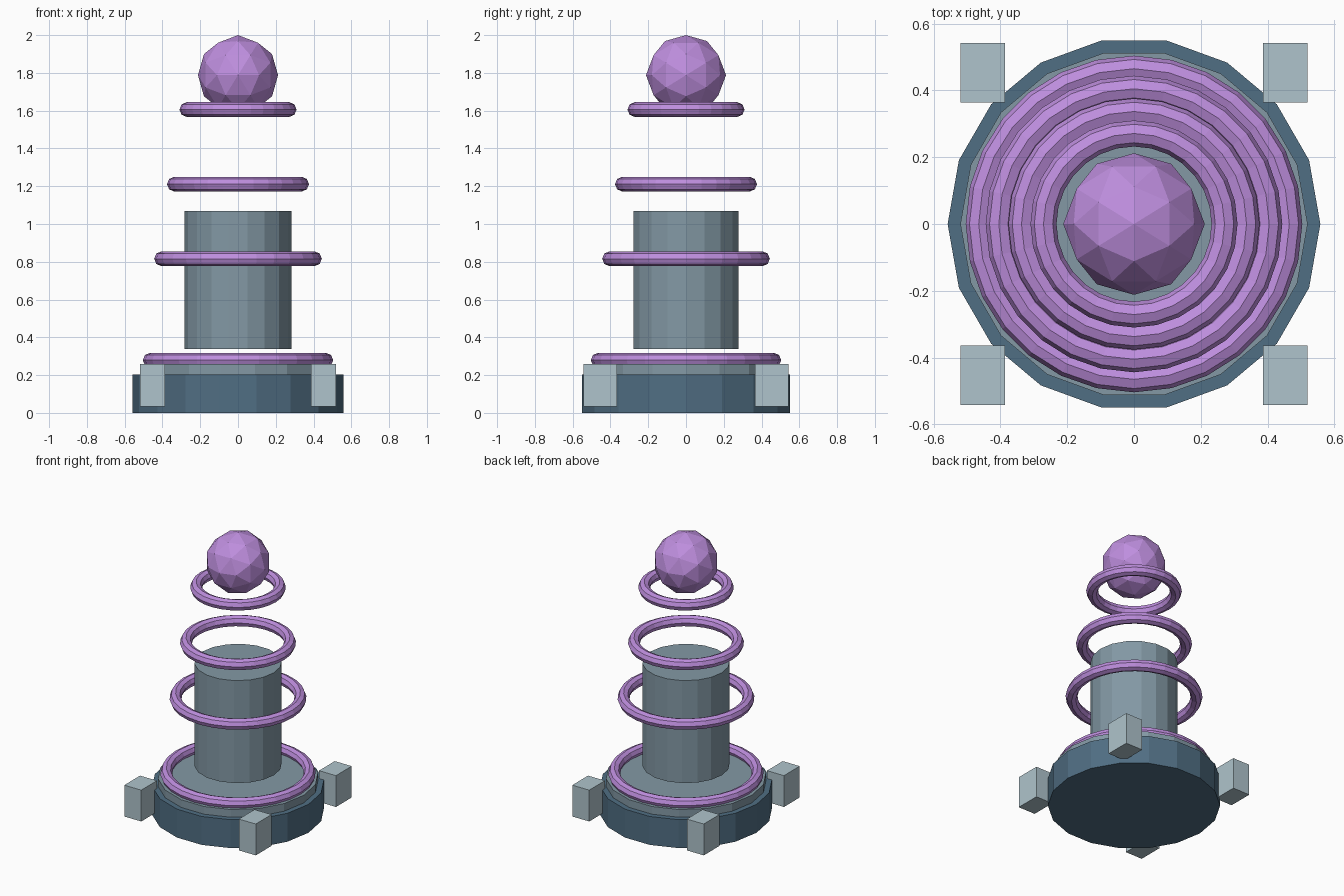
import bpy, bmesh
from itertools import combinations
from math import pi, sqrt
from mathutils import Matrix, Vector

cube = bpy.data.objects.get("Cube")
if cube:
    bpy.data.objects.remove(cube, do_unlink=True)


def material(name, rgb):
    linear = [((c / 255 + 0.055) / 1.055) ** 2.4 for c in rgb] + [1.0]
    mat = bpy.data.materials.new(name)
    mat.use_nodes = True
    mat.diffuse_color = linear
    mat.node_tree.nodes["Principled BSDF"].inputs["Base Color"].default_value = linear
    return mat


DARK = material("dark slate blue", (80, 110, 131))
GREY = material("blue grey", (131, 153, 165))
PALE = material("pale blue grey", (175, 196, 204))
PURPLE = material("light purple", (190, 142, 222))


def finish(name, bm, mat):
    bmesh.ops.recalc_face_normals(bm, faces=bm.faces)
    mesh = bpy.data.meshes.new(name)
    bm.to_mesh(mesh)
    bm.free()
    mesh.materials.append(mat)
    obj = bpy.data.objects.new(name, mesh)
    bpy.context.collection.objects.link(obj)
    return obj


def drum(name, radius, bottom, top, mat, sides=18):
    bm = bmesh.new()
    place = Matrix.Translation((0, 0, (bottom + top) / 2)) @ Matrix.Rotation(pi / 2, 4, "Z")
    bmesh.ops.create_cone(bm, cap_ends=True, segments=sides, radius1=radius,
                          radius2=radius, depth=top - bottom, matrix=place)
    finish(name, bm, mat)


def ring(name, radius, z, tube=0.039, sides=28, tube_sides=8):
    # Spin a small octagon around the vertical axis
    bm = bmesh.new()
    place = Matrix.Translation((radius, 0, z)) @ Matrix.Rotation(pi / 2, 4, "X")
    bmesh.ops.create_circle(bm, segments=tube_sides, radius=tube, matrix=place)
    bmesh.ops.spin(bm, geom=bm.verts[:] + bm.edges[:], cent=(0, 0, 0), axis=(0, 0, 1),
                   angle=2 * pi, steps=sides, use_merge=True)
    bmesh.ops.remove_doubles(bm, verts=bm.verts, dist=0.0005)
    finish(name, bm, PURPLE)


def faceted_ball(name, radius, z):
    # Icosahedron corners and edge midpoints, pushed out to a sphere
    golden = (1 + sqrt(5)) / 2
    corners = []
    for a in (-1, 1):
        for b in (-golden, golden):
            corners += [Vector((a, b, 0)), Vector((0, a, b)), Vector((b, 0, a))]
    middles = [p + q for p, q in combinations(corners, 2) if (p - q).length < 2.1]
    bm = bmesh.new()
    for p in corners + middles:
        bm.verts.new(p.normalized() * radius + Vector((0, 0, z)))
    bmesh.ops.convex_hull(bm, input=bm.verts)
    finish(name, bm, PURPLE)


# Stepped base and floating column
drum("base", 0.558, 0, 0.203, DARK)
drum("base_step", 0.52, 0.2, 0.258, GREY)
drum("column", 0.283, 0.337, 1.07, GREY)

# Four blocks around the base
for side, x in (("left", 1), ("right", -1)):
    for end, y in (("front", -1), ("back", 1)):
        bm = bmesh.new()
        bmesh.ops.create_cube(bm, size=1, matrix=Matrix.Translation((0.453 * x, 0.453 * y, 0.147))
                              @ Matrix.Diagonal((0.134, 0.178, 0.224, 1)))
        finish(f"{end}_{side}_block", bm, PALE)

# Rings narrowing upwards
for i, (radius, z) in enumerate(((0.465, 0.279), (0.405, 0.816), (0.337, 1.211), (0.271, 1.606))):
    ring(f"ring_{i + 1}", radius, z)

# Ball at the top
faceted_ball("top_ball", 0.212, 1.788)
